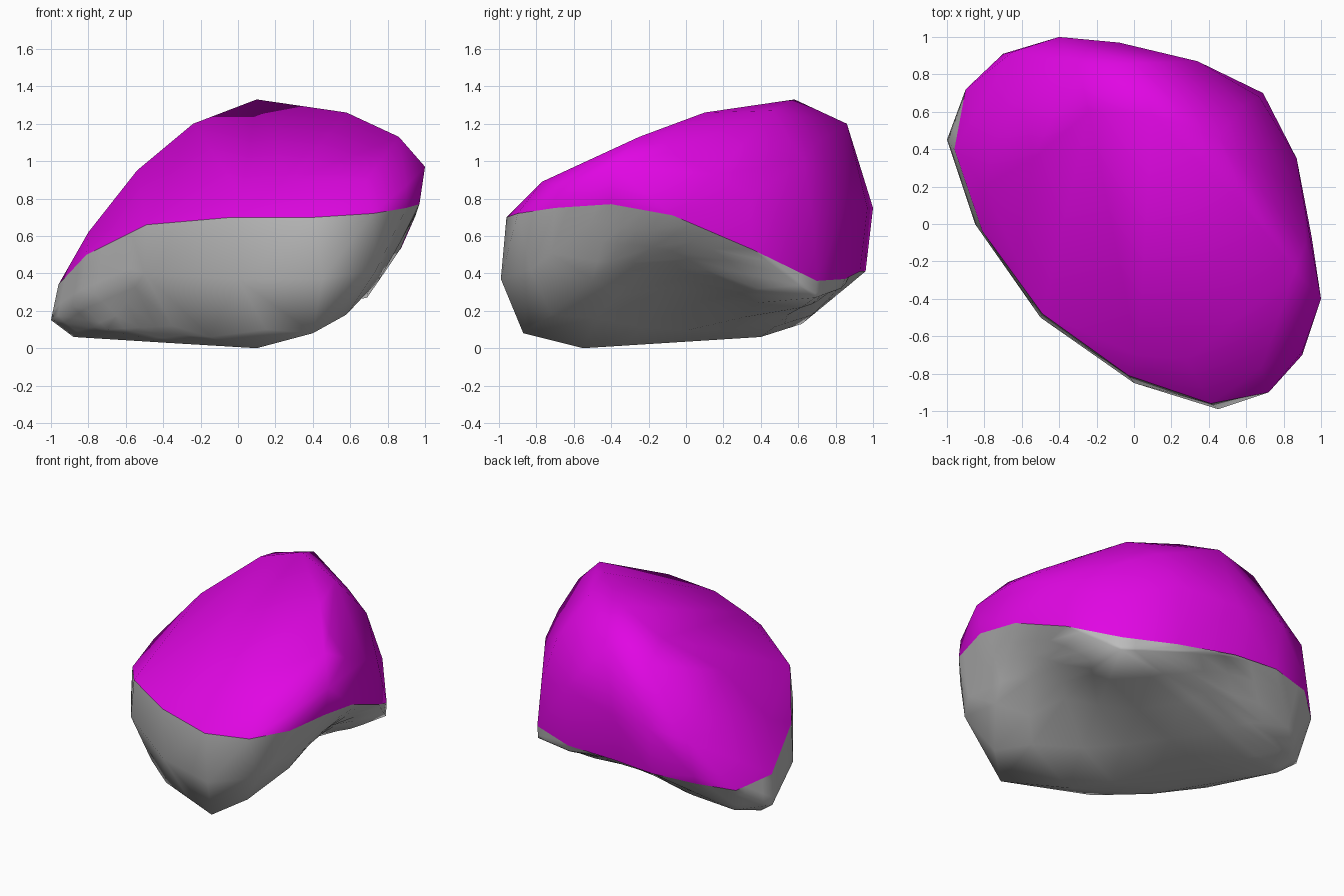
import bpy
import bmesh
from mathutils import Vector

default_cube = bpy.data.objects.get("Cube")
if default_cube:
    bpy.data.objects.remove(default_cube, do_unlink=True)


def make_material(name, colour):
    material = bpy.data.materials.new(name)
    material.use_nodes = True
    material.diffuse_color = colour
    shader = material.node_tree.nodes["Principled BSDF"]
    shader.inputs["Base Color"].default_value = colour
    shader.inputs["Roughness"].default_value = 0.8
    return material


def hull_shell(points, open_direction):
    """Wrap points in a hull, then remove the hidden closing faces between rim points."""
    bm = bmesh.new()
    vertices = [bm.verts.new(point) for point in points]
    result = bmesh.ops.convex_hull(bm, input=vertices)
    unused = {item for item in result["geom_interior"] + result["geom_unused"]
              if isinstance(item, bmesh.types.BMVert)}
    bmesh.ops.delete(bm, geom=list(unused), context="VERTS")
    bmesh.ops.recalc_face_normals(bm, faces=bm.faces)
    rim_points = [Vector(point) for point in rim]

    def on_rim(vertex):
        return any((vertex.co - point).length < 0.001 for point in rim_points)

    hidden = [face for face in bm.faces
              if face.normal.z * open_direction > 0.4
              and all(on_rim(vertex) for vertex in face.verts)]
    bmesh.ops.delete(bm, geom=hidden, context="FACES")
    return bm


def dent(bm, centre, radius, push):
    """Press a soft hollow into the surface around a centre."""
    for vertex in bm.verts:
        distance = (vertex.co - Vector(centre)).length / radius
        if distance < 1:
            vertex.co += Vector(push) * (1 - distance ** 2) ** 2


def finish(bm, name, material):
    mesh = bpy.data.meshes.new(name)
    bm.to_mesh(mesh)
    bm.free()
    mesh.materials.append(material)
    shape = bpy.data.objects.new(name, mesh)
    bpy.context.collection.objects.link(shape)
    bpy.ops.object.select_all(action="DESELECT")
    shape.select_set(True)
    bpy.context.view_layer.objects.active = shape
    bpy.ops.object.shade_smooth()


# Rim shared by the coloured cap and the stone base
rim = [
    (.41, -.96, .7), (.72, -.9, .72), (.9, -.7, .75), (.97, -.4, .77),
    (.95, -.07, .71), (.87, .35, .53), (.69, .7, .36), (.34, .85, .37),
    (-.08, .93, .41), (-.4, .96, .41), (-.7, .89, .39), (-.9, .72, .33),
    (-.96, .4, .34), (-.81, -.04, .5), (-.49, -.48, .66), (-.03, -.81, .7),
]

# Top of the cap, along the summit and its shoulders
crown = [
    (.1, .58, 1.33), (.58, .1, 1.26), (.86, -.25, 1.13), (.45, .46, 1.27),
    (.76, -.05, 1.17), (-.24, .6, 1.2), (0, .86, 1.2), (-.3, .85, 1.12),
    (.38, .7, 1.1), (-.54, .35, .95), (-.8, .2, .62),
]

# Sides of the cap, around the front and the steep back
flank = [
    (1, -.4, .97), (.92, -.1, 1.05), (.9, .16, .93), (.87, .35, .81),
    (.58, .63, 1), (.67, .68, .68), (.34, .87, .8), (-.08, .97, .75),
    (-.4, 1, .75), (-.65, .92, .7), (-.7, .91, .45), (.9, -.68, .87),
    (.68, -.77, .89), (.28, -.73, .89), (.02, -.7, .82),
]

# Stone bulge on the front, its foot and the hanging lip at the back
bulge = [
    (.45, -.99, .37), (.74, -.83, .42), (0, -.85, .37), (-.5, -.5, .4),
    (-.85, 0, .25), (-1, .45, .15), (-.35, -.48, .12), (-.7, -.1, .1),
    (.15, -.78, .1),
]
foot = [
    (-.88, .4, .06), (-.4, -.3, .03), (-.15, -.6, .06), (.1, -.55, 0),
    (.4, -.87, .08), (.58, -.72, .18), (.76, -.5, .35), (-.6, .4, .06),
    (-.82, .62, .13), (-.6, .7, .22),
]
lip = [(.69, .69, .27), (.34, .83, .32)]

cap_material = make_material("bright magenta", (.75, .002, .77, 1))
stone_material = make_material("stone grey", (.5, .5, .5, 1))

finish(hull_shell(rim + crown + flank, -1), "coloured_cap", cap_material)

# Hollows under the overhang and along the back edge
base = hull_shell(rim + bulge + foot + lip, 1)
underside = [edge for edge in base.edges
             if max(vertex.co.y for vertex in edge.verts) > -.45]
bmesh.ops.subdivide_edges(base, edges=underside, cuts=3, use_grid_fill=True)
bmesh.ops.triangulate(base, faces=base.faces)
dent(base, (.58, -.05, .22), .62, (-.04, 0, .15))
dent(base, (-.1, .78, .28), .4, (0, -.02, .06))
finish(base, "stone_base", stone_material)
